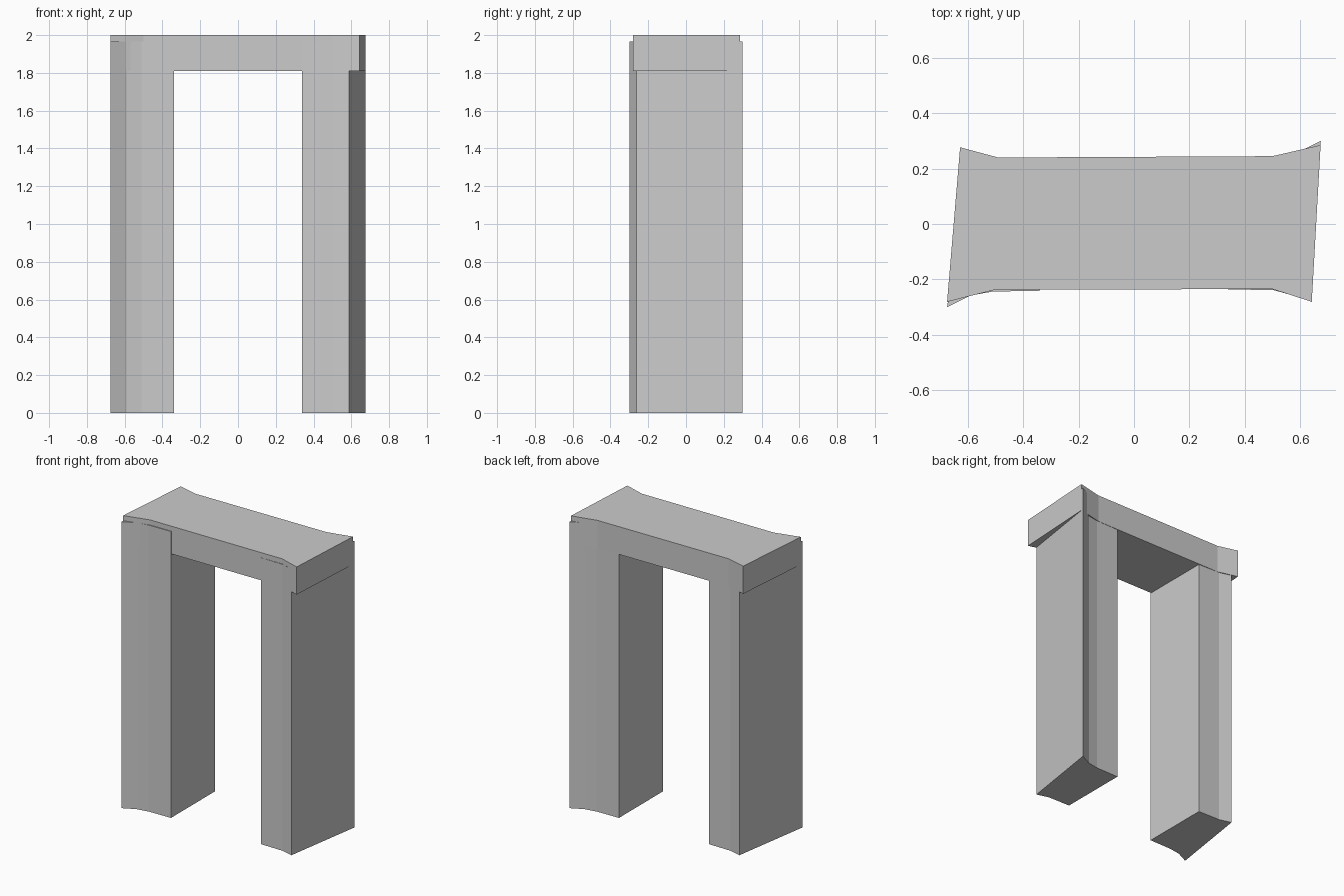
import bpy
import bmesh

cube = bpy.data.objects.get("Cube")
if cube:
    bpy.data.objects.remove(cube, do_unlink=True)

# Single plain grey for the whole arch
grey = bpy.data.materials.new("plain grey")
grey.use_nodes = True
colour = (0.6, 0.6, 0.6, 1)
grey.diffuse_color = colour
grey.node_tree.nodes["Principled BSDF"].inputs["Base Color"].default_value = colour


def prism(name, outline, bottom, top):
    """Extrude a counter-clockwise plan outline between two heights."""
    bm = bmesh.new()
    base = bm.faces.new([bm.verts.new((x, y, bottom)) for x, y in outline])
    grown = bmesh.ops.extrude_face_region(bm, geom=[base], use_keep_orig=True)
    for v in grown["geom"]:
        if isinstance(v, bmesh.types.BMVert):
            v.co.z = top
    bmesh.ops.recalc_face_normals(bm, faces=bm.faces)
    mesh = bpy.data.meshes.new(name)
    bm.to_mesh(mesh)
    bm.free()
    mesh.materials.append(grey)
    obj = bpy.data.objects.new(name, mesh)
    bpy.context.collection.objects.link(obj)
    return obj


# Posts: flared outer corners, the second is the first turned half round
post = [(0.34, -0.236), (0.505, -0.239), (0.588, -0.262), (0.675, 0.30),
        (0.59, 0.258), (0.51, 0.244), (0.34, 0.241)]
prism("left_post", post, 0, 1.965)
prism("right_post", [(-x, -y) for x, y in post], 0, 1.965)

# Lintel: slightly skewed beam with flared ends
lintel = [(-0.675, -0.281), (-0.5, -0.237), (0.5, -0.235), (0.642, -0.281),
          (0.674, 0.285), (0.5, 0.245), (-0.49, 0.24), (-0.628, 0.277)]
prism("lintel", lintel, 1.81, 2)
